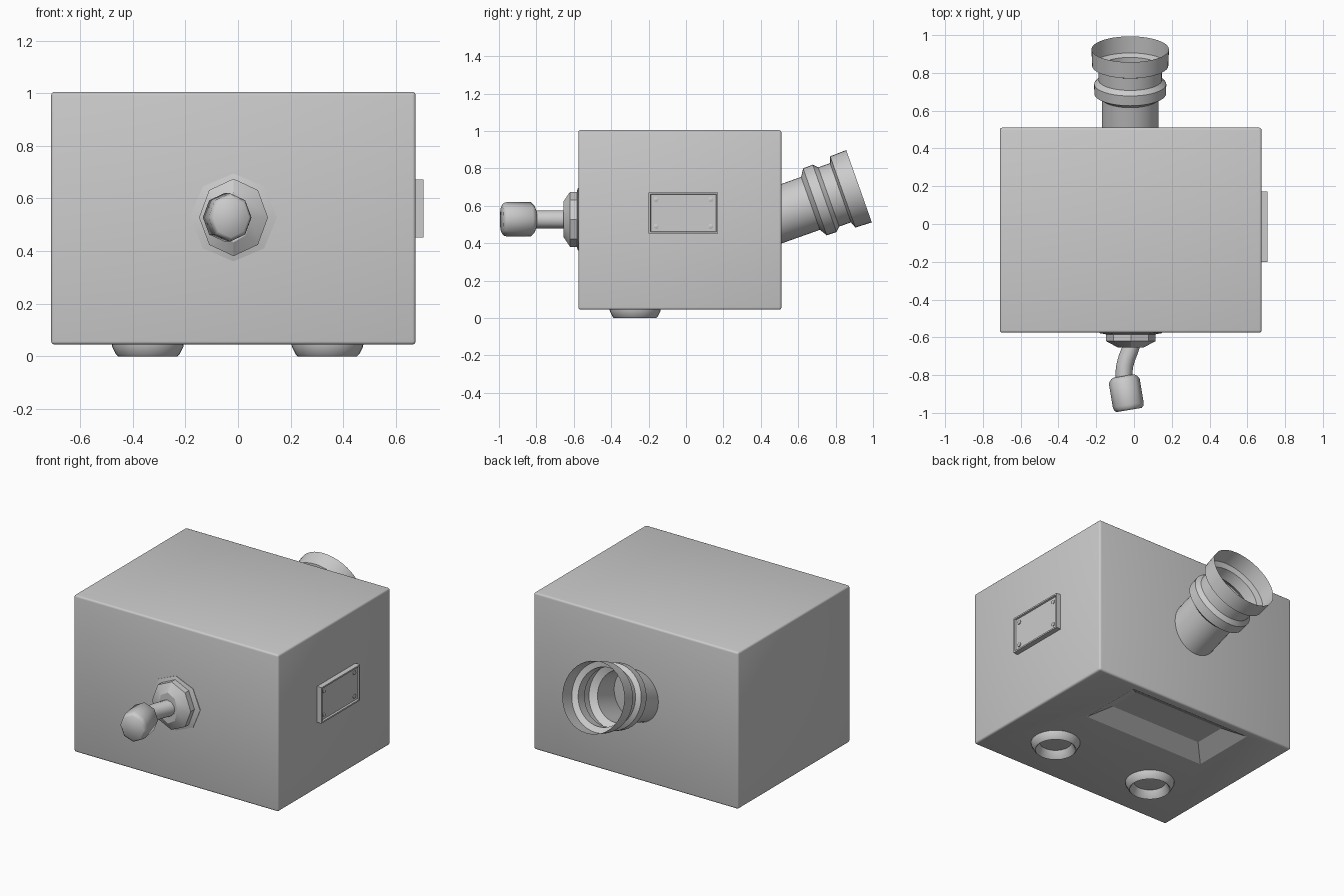
import bpy, bmesh, math
from mathutils import Vector

if "Cube" in bpy.data.objects:
    bpy.data.objects.remove(bpy.data.objects["Cube"])


def finish(name, bm, smooth=None):
    bmesh.ops.recalc_face_normals(bm, faces=bm.faces[:])
    me = bpy.data.meshes.new(name)
    bm.to_mesh(me)
    bm.free()
    ob = bpy.data.objects.new(name, me)
    bpy.context.collection.objects.link(ob)
    bpy.ops.object.select_all(action='DESELECT')
    ob.select_set(True)
    bpy.context.view_layer.objects.active = ob
    if smooth:
        bpy.ops.object.shade_smooth_by_angle(angle=math.radians(smooth))
    return ob


def box_bm(lo, hi, taper=0.0):
    """Box between two corners, top shrunk by taper on every side."""
    bm = bmesh.new()
    bmesh.ops.create_cube(bm, size=1)
    for v in bm.verts:
        top = v.co.z > 0
        for i in range(3):
            s = 1 if v.co[i] > 0 else -1
            v.co[i] = hi[i] if s > 0 else lo[i]
            if top and i < 2:
                v.co[i] -= s * taper
    return bm


def sweep(name, rings, sides, caps=True, smooth=35, turn=0.0):
    """Join circular rings given as (centre, axis, side radius, up radius)."""
    bm = bmesh.new()
    loops = []
    for c, axis, ra, rb in rings:
        axis = Vector(axis).normalized()
        ref = Vector((1, 0, 0)) if abs(axis.x) < 0.5 else Vector((0, 0, 1))
        u = (ref - axis * ref.dot(axis)).normalized()
        w = axis.cross(u)
        loops.append([bm.verts.new(Vector(c) + u * ra * math.cos(t) + w * rb * math.sin(t))
                      for t in (turn + 2 * math.pi * k / sides for k in range(sides))])
    for a, b in zip(loops, loops[1:]):
        for k in range(sides):
            j = (k + 1) % sides
            bm.faces.new((a[k], a[j], b[j], b[k]))
    if caps:
        bm.faces.new(loops[0])
        bm.faces.new(loops[-1])
    return finish(name, bm, smooth)


def lathe(name, origin, axis, profile, sides, **kw):
    """Profile points are (distance along axis, radius)."""
    o, d = Vector(origin), Vector(axis).normalized()
    return sweep(name, [(o + d * s, d, r, r) for s, r in profile], sides, **kw)


# Main housing with lightly rounded edges
bm = box_bm((-0.71, -0.575, 0.045), (0.675, 0.51, 1.005))
bmesh.ops.bevel(bm, geom=bm.edges[:], offset=0.012, segments=3, profile=0.5, affect='EDGES')
housing = finish("housing", bm, 40)

# Sloped rectangular recess in the underside
cutter = finish("recess_cutter", box_bm((-0.53, -0.04, -0.015), (0.49, 0.56, 0.105), 0.2))
cutter.hide_render = True
bpy.context.view_layer.objects.active = housing
mod = housing.modifiers.new("recess", 'BOOLEAN')
mod.object, mod.operation, mod.solver = cutter, 'DIFFERENCE', 'EXACT'
bpy.ops.object.modifier_apply(modifier=mod.name)
bpy.data.objects.remove(cutter)

# Hollow ring feet
for side, x in (("left", -0.343), ("right", 0.34)):
    lathe("foot_" + side, (x, -0.272, 0), (0, 0, 1),
          [(0.05, 0.137), (0.036, 0.135), (0.008, 0.121), (0, 0.113),
           (0.004, 0.107), (0.046, 0.087)], 32, caps=False, smooth=60)

# Side plate with raised rim and corner screws
bm = box_bm((0.67, -0.2, 0.452), (0.706, 0.172, 0.672))
bm.normal_update()
face = max(bm.faces, key=lambda f: f.calc_center_median().x)
bmesh.ops.inset_region(bm, faces=[face], thickness=0.013)
inner = bmesh.ops.inset_region(bm, faces=[face], thickness=0.004)
for v in face.verts:
    v.co.x -= 0.01
finish("side_plate", bm)
for i, y in enumerate((-0.16, 0.132)):
    for j, z in enumerate((0.49, 0.634)):
        lathe(f"plate_screw_{i}{j}", (0.694, y, z), (1, 0, 0),
              [(0, 0.013), (0.006, 0.013), (0.008, 0.009)], 8)

# Octagonal flange at the front
C = (-0.017, 0.528)
sweep("front_flange",
      [((C[0], y, C[1]), (0, -1, 0), rx, rz) for y, rx, rz in
       ((-0.57, 0.165, 0.167), (-0.578, 0.165, 0.167), (-0.584, 0.131, 0.147),
        (-0.62, 0.131, 0.147), (-0.655, 0.066, 0.095))], 8, smooth=30)

# Bent stem
path = [(-0.012, -0.64), (-0.022, -0.67), (-0.038, -0.71), (-0.049, -0.75),
        (-0.054, -0.79), (-0.051, -0.83)]
rings = []
for i, (x, y) in enumerate(path):
    a, b = path[max(i - 1, 0)], path[min(i + 1, len(path) - 1)]
    rings.append(((x, y, C[1]), (b[0] - a[0], b[1] - a[1], 0), 0.045, 0.048))
sweep("stem", rings, 12, smooth=60)

# Tilted octagonal knob
o, d = Vector((-0.056, -0.805, C[1])), Vector((0.165, -0.986, 0))
sweep("knob", [(o + d * s, d, r * 0.9, r) for s, r in
               ((0, 0.06), (0.006, 0.074), (0.025, 0.092), (0.155, 0.092),
                (0.172, 0.087), (0.182, 0.076))], 8, smooth=50)

# Stepped open spout at the back, tilted upwards
lathe("spout", (-0.02, 0.925, 0.705), (0, 0.943, 0.334),
      [(-0.51, 0.15), (-0.275, 0.15), (-0.25, 0.19), (-0.195, 0.191), (-0.172, 0.168),
       (-0.105, 0.168), (-0.092, 0.202), (0, 0.205)], 40, caps=False, smooth=30)
